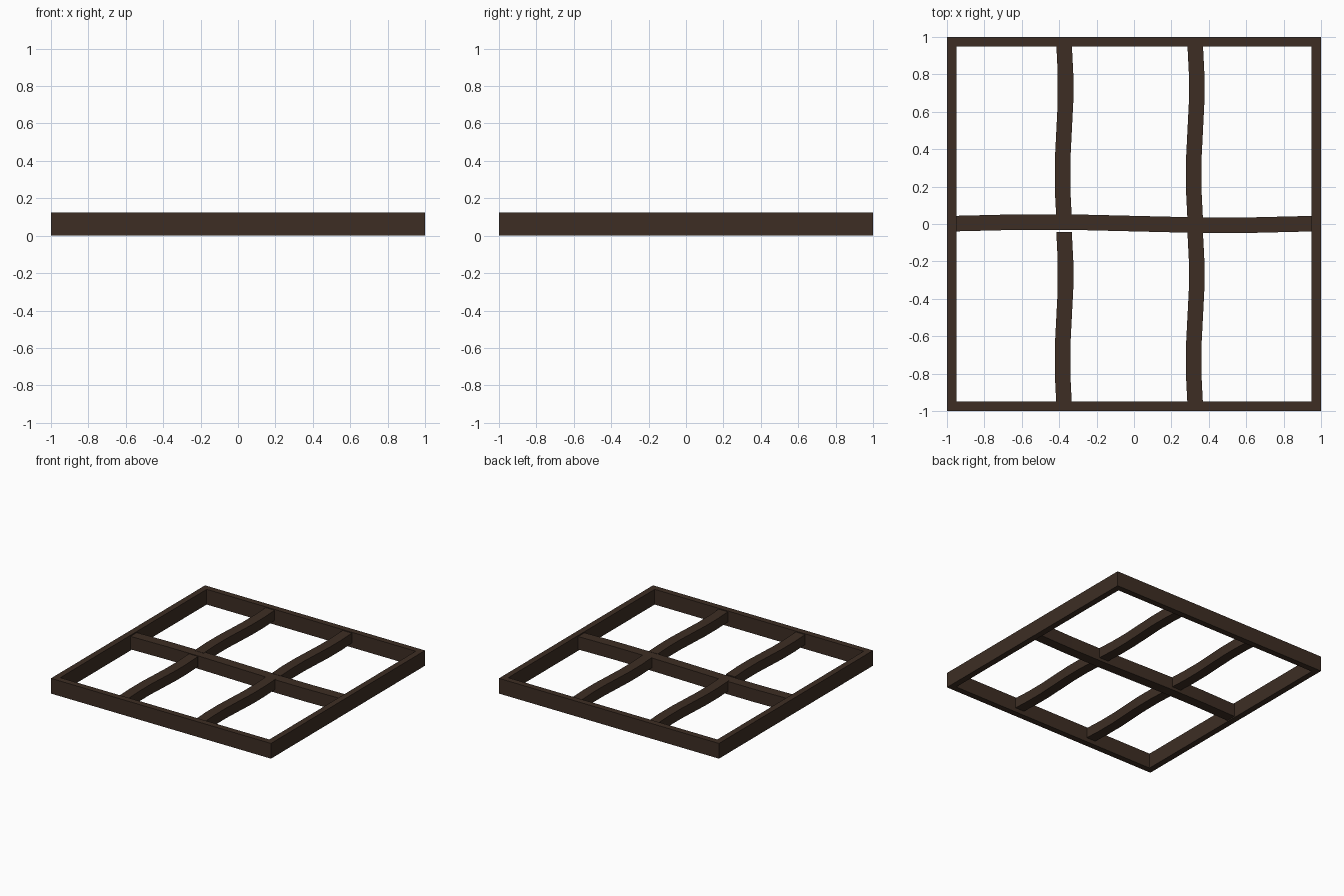
import bpy, bmesh, math

if "Cube" in bpy.data.objects:
    bpy.data.objects.remove(bpy.data.objects["Cube"])

wood = bpy.data.materials.new("dark_brown_wood")
wood.diffuse_color = (0.047, 0.027, 0.0175, 1)
wood.use_nodes = True
wood.node_tree.nodes["Principled BSDF"].inputs["Base Color"].default_value = wood.diffuse_color
H = 0.125      # frame height
T = 0.05       # frame thickness


def finish(bm, name):
    bmesh.ops.recalc_face_normals(bm, faces=bm.faces)
    me = bpy.data.meshes.new(name)
    bm.to_mesh(me)
    bm.free()
    me.materials.append(wood)
    ob = bpy.data.objects.new(name, me)
    bpy.context.collection.objects.link(ob)
    return ob


def frame():
    # square ring: outer and inner loops at bottom and top
    bm = bmesh.new()

    def loop(r, z):
        return [bm.verts.new((x * r, y * r, z)) for x, y in ((-1, -1), (1, -1), (1, 1), (-1, 1))]
    loops = [loop(1, 0), loop(1, H), loop(1 - T, H), loop(1 - T, 0)]
    for a, b in zip(loops, loops[1:] + loops[:1]):
        for i in range(4):
            j = (i + 1) % 4
            bm.faces.new((a[i], a[j], b[j], b[i]))
    finish(bm, "window_frame")


def bar(name, start, end, centre, z0, z1, along_y, half=0.0415, amp=0.009, steps=6):
    # gently wavy, hand-hewn bar with a rectangular section
    bm = bmesh.new()
    rings = []
    for i in range(steps + 1):
        t = i / steps
        s = start + (end - start) * t
        c = centre + amp * math.sin(2 * math.pi * t)
        ring = []
        for o, z in ((-half, z0), (half, z0), (half, z1), (-half, z1)):
            ring.append(bm.verts.new((c + o, s, z) if along_y else (s, c + o, z)))
        rings.append(ring)
    for a, b in zip(rings, rings[1:]):
        for i in range(4):
            j = (i + 1) % 4
            bm.faces.new((a[i], a[j], b[j], b[i]))
    bm.faces.new(rings[0])
    bm.faces.new(rings[-1])
    finish(bm, name)


frame()

# horizontal crossbar
bar("crossbar", -0.96, 0.96, 0.002, 0.01, 0.116, False)

# upright bars, two per half; they start at the top so the wave bulges right first
for side, x in (("left", -0.374), ("right", 0.327)):
    bar(side + "_upper_bar", 0.96, 0.03, x, 0.035, 0.118, True)
    bar(side + "_lower_bar", -0.042, -0.96, x, 0.035, 0.118, True)
